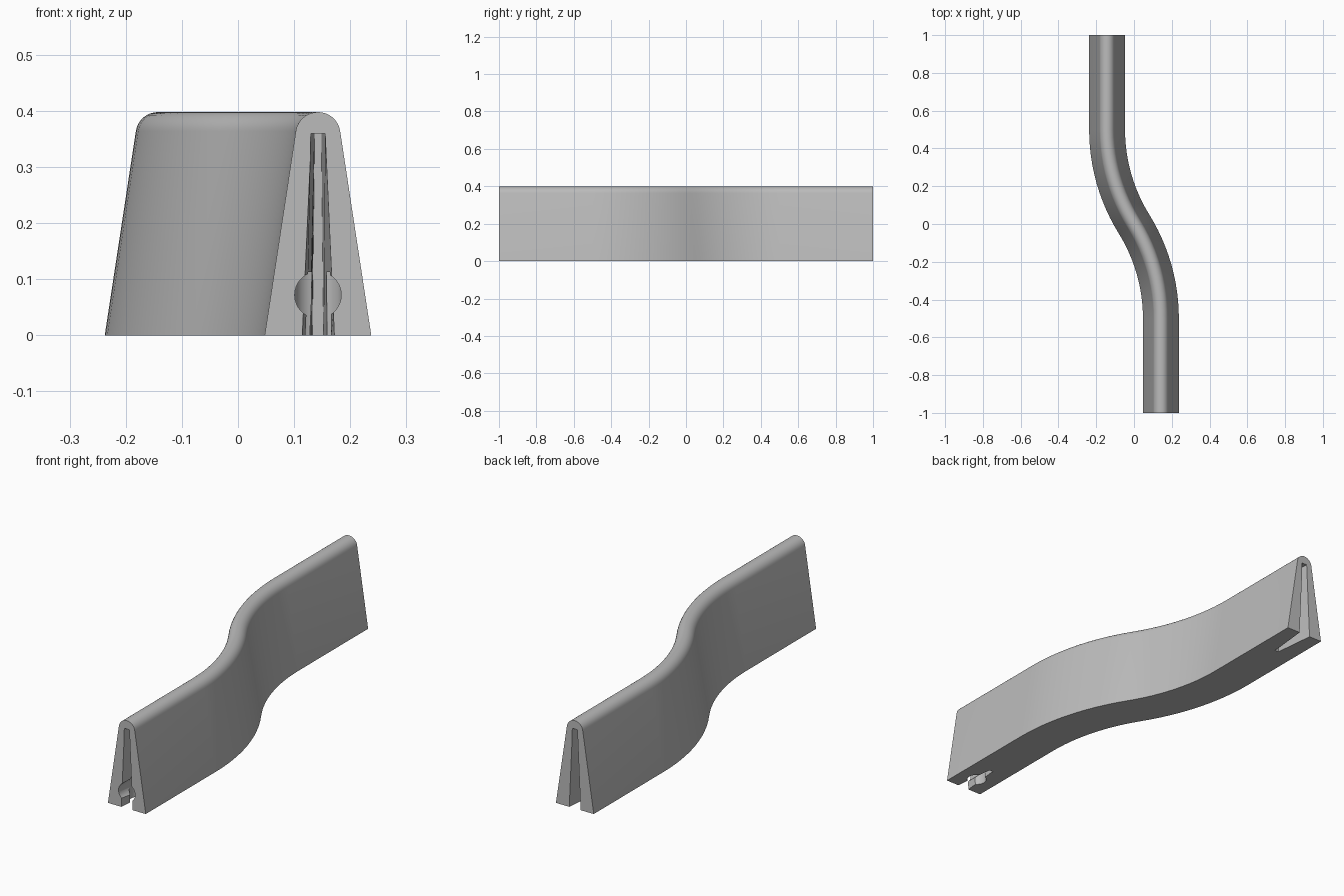
import bpy, bmesh
from math import sin, cos, pi, atan
from mathutils import Matrix, Vector

if "Cube" in bpy.data.objects:
    bpy.data.objects.remove(bpy.data.objects["Cube"], do_unlink=True)

SHIFT, BEND = 0.1425, 0.5          # sideways offset of the ends, length of one bend
concrete = bpy.data.materials.new("concrete grey")
concrete.use_nodes = True
GREY = (0.5, 0.5, 0.5, 1)
concrete.diffuse_color = GREY
concrete.node_tree.nodes["Principled BSDF"].inputs["Base Color"].default_value = GREY


def make_object(name, bm):
    bmesh.ops.recalc_face_normals(bm, faces=bm.faces)
    mesh = bpy.data.meshes.new(name)
    bm.to_mesh(mesh)
    bm.free()
    mesh.materials.append(concrete)
    obj = bpy.data.objects.new(name, mesh)
    bpy.context.collection.objects.link(obj)
    return obj


def loft(rings):
    """Closed solid through rings of equal point count."""
    bm = bmesh.new()
    rows = [[bm.verts.new(p) for p in ring] for ring in rings]
    count = len(rows[0])
    for a, b in zip(rows, rows[1:]):
        for i in range(count):
            j = (i + 1) % count
            bm.faces.new((a[i], a[j], b[j], b[i]))
    bm.faces.new(rows[0])
    bm.faces.new(rows[-1])
    return bm


# S-shaped centre line: straight, two equal opposite arcs, straight
turn = 2 * atan(SHIFT / BEND)
radius = BEND / sin(turn)
STEPS = 12
half = [(SHIFT, -1.0, 0.0)]
for i in range(STEPS + 1):
    a = turn * i / STEPS
    half.append((SHIFT - radius * (1 - cos(a)), -BEND + radius * sin(a), a))
path = half + [(-x, -y, a) for x, y, a in reversed(half[:-1])]

# Tapered cross-section with a rounded crest
profile = [(0.095, 0)]
tilt = 0.15
for i in range(17):
    a = tilt + (pi - 2 * tilt) * i / 16
    profile.append((0.04 * cos(a), 0.358 + 0.04 * sin(a)))
profile.append((-0.095, 0))

rings = [[(x + u * cos(a), y + u * sin(a), z) for u, z in profile] for x, y, a in path]
barrier = make_object("barrier_wall", loft(rings))


def slot_ring(y, low, high):
    """Tapered slot section, carried a little below the base."""
    below = low + (low - high) * 0.05 / 0.36
    return [(-below, y, -0.05), (below, y, -0.05), (high, y, 0.36), (-high, y, 0.36)]


def cylinder(radius, depth, matrix):
    bm = bmesh.new()
    bmesh.ops.create_cone(bm, cap_ends=True, segments=32, radius1=radius,
                          radius2=radius, depth=depth, matrix=matrix)
    return bm


# Joint sockets cut into both ends: slot, round bore and round pin hole
bpy.context.view_layer.objects.active = barrier
for side in (0, 1):
    place = Matrix.Rotation(pi * side, 4, "Z") @ Matrix.Translation((SHIFT, -1, 0))
    cutters = [
        ("slot_cutter", loft([slot_ring(-0.02, 0.030, 0.0135),
                              slot_ring(0.19, 0.010, 0.006)])),
        ("bore_cutter", cylinder(0.0415, 0.12, Matrix.Translation((0, 0.03, 0.072))
                                 @ Matrix.Rotation(pi / 2, 4, "X"))),
        ("pin_cutter", cylinder(0.042, 0.163, Matrix.Translation((0, 0.09, 0.0315)))),
    ]
    for name, bm in cutters:
        bm.transform(place)
        cutter = make_object(name, bm)
        cutter.hide_render = True
        cut = barrier.modifiers.new(name, "BOOLEAN")
        cut.operation, cut.solver, cut.object = "DIFFERENCE", "EXACT", cutter
        bpy.ops.object.modifier_apply(modifier=cut.name)
        bpy.data.objects.remove(cutter, do_unlink=True)

bpy.ops.object.select_all(action="DESELECT")
barrier.select_set(True)
bpy.ops.object.shade_smooth_by_angle(angle=0.52)
